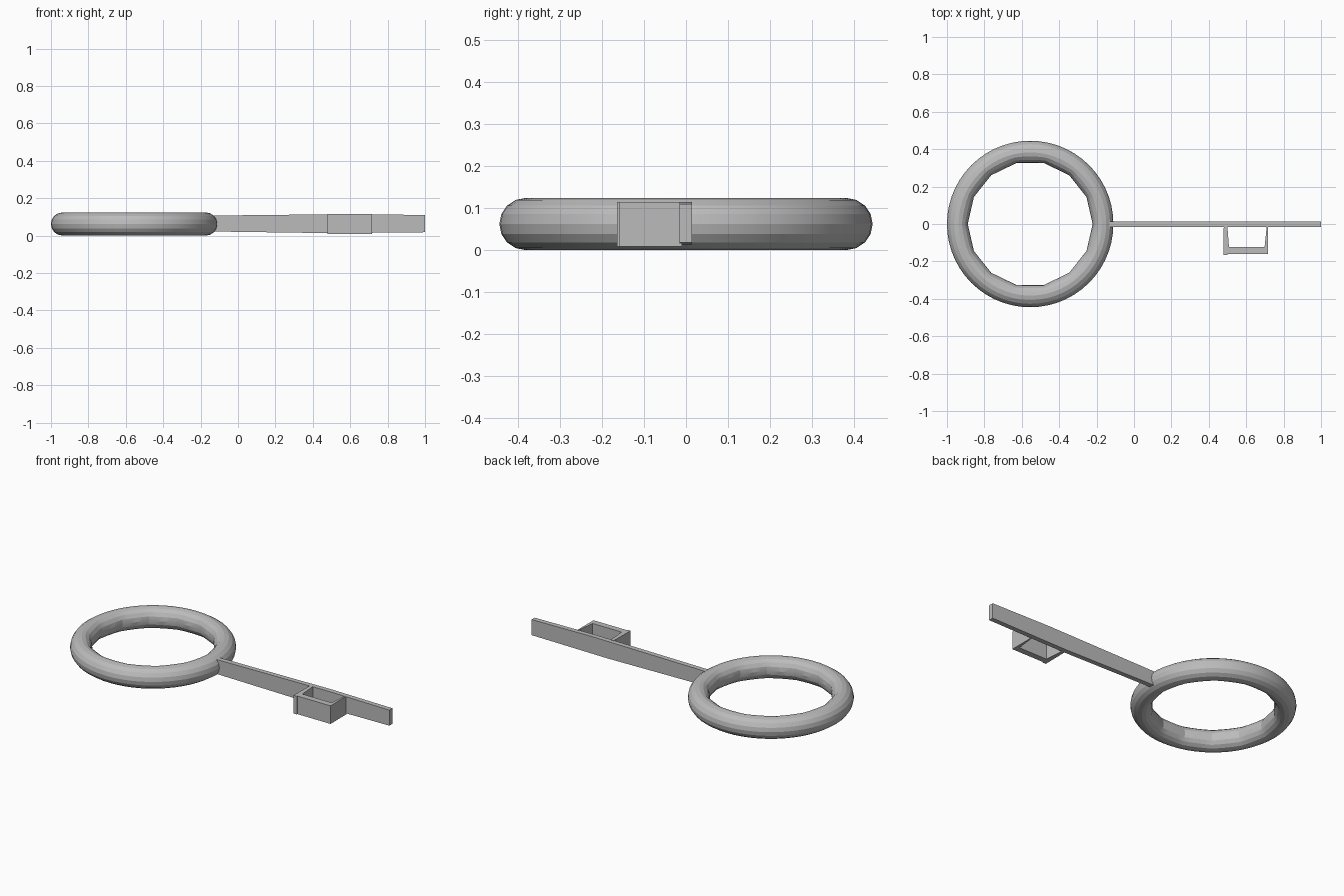
import bpy, bmesh, math
from mathutils import Vector

cube = bpy.data.objects.get("Cube")
if cube:
    bpy.data.objects.remove(cube, do_unlink=True)

metal = bpy.data.materials.new("grey_metal")
metal.use_nodes = True
GREY = (0.5, 0.5, 0.5, 1)
metal.diffuse_color = GREY
metal.node_tree.nodes["Principled BSDF"].inputs["Base Color"].default_value = GREY


def prism(name, points, axis, start, end):
    """Extrude an outline along an axis ('Y' uses x-z points, 'Z' uses x-y points)."""
    bm = bmesh.new()
    place = (lambda a, b: (a, start, b)) if axis == "Y" else (lambda a, b: (a, b, start))
    face = bm.faces.new([bm.verts.new(place(a, b)) for a, b in points])
    moved = bmesh.ops.extrude_face_region(bm, geom=[face])["geom"]
    offset = Vector((0, end - start, 0) if axis == "Y" else (0, 0, end - start))
    bmesh.ops.translate(bm, vec=offset, verts=[v for v in moved if isinstance(v, bmesh.types.BMVert)])
    bmesh.ops.recalc_face_normals(bm, faces=bm.faces)
    mesh = bpy.data.meshes.new(name)
    bm.to_mesh(mesh)
    bm.free()
    obj = bpy.data.objects.new(name, mesh)
    bpy.context.collection.objects.link(obj)
    mesh.materials.append(metal)
    return obj


# Ring handle: round outside, with a faceted inner opening
MAJOR, MINOR, SIDES = 0.383, 0.062, 14
bpy.ops.mesh.primitive_torus_add(major_segments=SIDES * 4, minor_segments=16,
                                 major_radius=MAJOR, minor_radius=MINOR,
                                 location=(-0.555, 0, MINOR))
ring = bpy.context.object
ring.name = "ring_handle"
ring.data.materials.append(metal)
step = math.tau / SIDES
for v in ring.data.vertices:
    radius = math.hypot(v.co.x, v.co.y)
    inward = max(0, (MAJOR - radius) / MINOR)
    angle = math.atan2(v.co.y, v.co.x) % step - step / 2
    facet = 1.04 * math.cos(step / 2) / math.cos(angle)
    scale = 1 + (facet - 1) * inward
    v.co.x *= scale
    v.co.y *= scale
bpy.ops.object.shade_smooth_by_angle(angle=math.radians(20))

# Flat shaft, slightly taller in the middle
prism("shaft", [(-0.14, 0.022), (0.5, 0.013), (1, 0.018), (1, 0.11),
                (0.6, 0.115), (-0.14, 0.107)], "Y", -0.015, 0.014)

# Bit: an open U-shaped loop on the front of the shaft
prism("bit", [(0.48, -0.01), (0.478, -0.165), (0.5, -0.165), (0.5, -0.16),
              (0.717, -0.16), (0.717, -0.01), (0.71, -0.01), (0.698, -0.124),
              (0.508, -0.124), (0.499, -0.01)], "Z", 0.008, 0.115)
